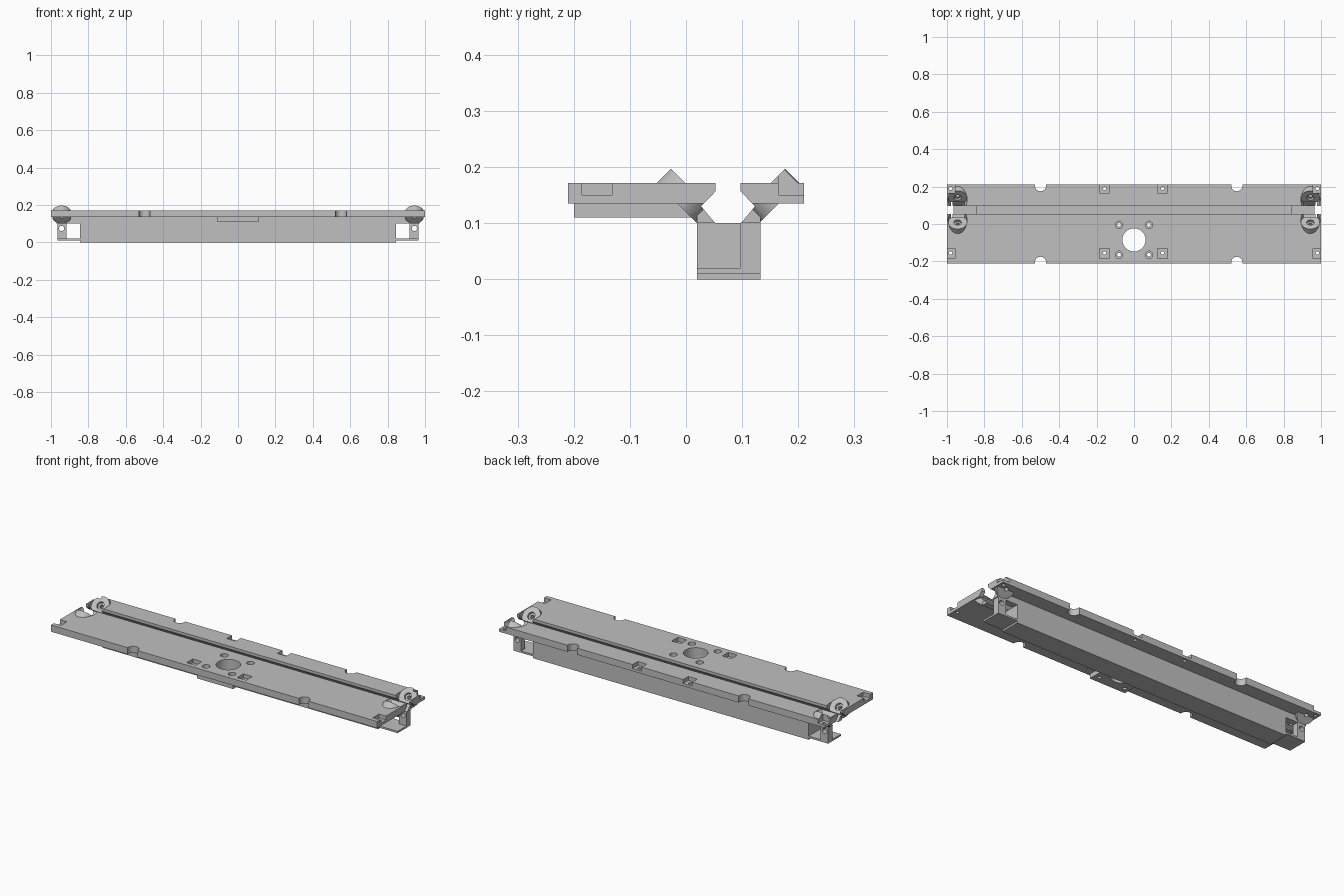
import bpy, math
from mathutils import Matrix, Vector

cube = bpy.data.objects.get("Cube")
if cube:
    bpy.data.objects.remove(cube, do_unlink=True)

grey = bpy.data.materials.new("plain grey")
grey.use_nodes = True
grey.diffuse_color = (0.53, 0.53, 0.53, 1)
grey.node_tree.nodes["Principled BSDF"].inputs["Base Color"].default_value = grey.diffuse_color


def mesh_object(name, verts, faces):
    me = bpy.data.meshes.new(name)
    me.from_pydata(verts, [], faces)
    me.materials.append(grey)
    ob = bpy.data.objects.new(name, me)
    bpy.context.scene.collection.objects.link(ob)
    return ob


def prism(name, loop, offset):
    """Closed solid from a loop swept along an offset."""
    n = len(loop)
    verts = [Vector(p) for p in loop]
    verts += [v + Vector(offset) for v in verts]
    faces = [list(range(n))[::-1], list(range(n, 2 * n))]
    faces += [[i, (i + 1) % n, (i + 1) % n + n, i + n] for i in range(n)]
    return mesh_object(name, verts, faces)


def box(name, x0, x1, y0, y1, z0, z1):
    loop = [(x0, y0, z0), (x1, y0, z0), (x1, y1, z0), (x0, y1, z0)]
    return prism(name, loop, (0, 0, z1 - z0))


def cylinder(name, centre, radius, z0, z1, tilt=0.0, segs=40):
    """Cylinder spanning z0..z1 along its axis, tilted about x."""
    rot = Matrix.Rotation(tilt, 3, "X")
    base = Vector(centre)
    loop = []
    for i in range(segs):
        a = math.tau * i / segs
        loop.append(base + rot @ Vector((radius * math.cos(a), radius * math.sin(a), z0)))
    return prism(name, loop, rot @ Vector((0, 0, z1 - z0)))


def combine(target, tool, operation):
    mod = target.modifiers.new("combine", "BOOLEAN")
    mod.operation = operation
    mod.solver = "EXACT"
    mod.object = tool
    bpy.context.view_layer.objects.active = target
    bpy.ops.object.modifier_apply(modifier=mod.name)
    bpy.data.objects.remove(tool, do_unlink=True)


def cut(target, tool):
    combine(target, tool, "DIFFERENCE")


def add(target, tool):
    combine(target, tool, "UNION")


# Deck with the channel walls and the mounting pad beneath
deck = box("deck", -1, 1, -0.21, 0.21, 0.135, 0.172)
add(deck, box("walls", -0.97, 0.97, 0.02, 0.133, 0.1, 0.15))
add(deck, box("pad", -0.11, 0.11, -0.2, 0.03, 0.11, 0.15))

# Tilted roller bosses on both sides of the slot, at both ends
CHANNEL = 0.075
bosses = []
for x in (-0.943, 0.943):
    for side in (-1, 1):
        centre = (x, CHANNEL + side * 0.079, 0.149)
        bosses.append((centre, side * math.pi / 4))
for centre, tilt in bosses:
    add(deck, cylinder("boss", centre, 0.05, -0.018, 0.021, tilt))
for centre, tilt in bosses:
    cut(deck, cylinder("clearance", centre, 0.0505, 0.018, 0.09, tilt))

# Diamond shaped slot along the whole length
half = [(0.022, 0.2), (0.022, 0.157), (0.048, 0.13), (0.022, 0.099)]
loop = [(-1.1, CHANNEL - w, z) for w, z in half]
loop += [(-1.1, CHANNEL + w, z) for w, z in reversed(half)]
cut(deck, prism("slot", loop, (2.2, 0, 0)))

# Stepped bores in the bosses
for centre, tilt in bosses:
    cut(deck, cylinder("bore", centre, 0.02, 0.004, 0.06, tilt, 24))
    cut(deck, cylinder("pin_hole", centre, 0.01, -0.04, 0.01, tilt, 16))

# Large centre hole and the four stepped screw holes around it
cut(deck, cylinder("centre_hole", (0, -0.085, 0), 0.062, 0.05, 0.25, 0, 64))
for x in (-0.08, 0.08):
    for y in (-0.165, -0.005):
        cut(deck, cylinder("screw_head", (x, y, 0), 0.02, 0.145, 0.25, 0, 24))
        cut(deck, cylinder("screw_hole", (x, y, 0), 0.01, 0.05, 0.15, 0, 16))

# Round notches on the long edges
for x in (-0.5, 0.55):
    for y in (-0.205, 0.205):
        cut(deck, cylinder("notch", (x, y, 0), 0.03, 0.12, 0.25))

# Shallow square pockets with small through holes
for x0, x1, hole in ((-1.1, -0.957, -0.98), (-0.185, -0.13, -0.158),
                     (0.125, 0.18, 0.153), (0.957, 1.1, 0.98)):
    for y0, y1, y in ((-0.185, -0.132, -0.155), (0.165, 0.25, 0.19)):
        cut(deck, box("pocket", x0, x1, y0, y1, 0.15, 0.25))
        cut(deck, cylinder("pocket_hole", (hole, y, 0), 0.009, 0.1, 0.2, 0, 16))

# Long beam below the slot
beam = box("beam", -0.845, 0.845, 0.02, 0.133, 0, 0.1)

# End brackets: thin floor and an upright drilled tab
for name, s in (("right", -1), ("left", 1)):
    xs = sorted((s * 0.845, s * 0.965))
    bracket = box(name + "_end_bracket", *xs, 0.02, 0.133, 0.01, 0.02)
    xs = sorted((s * 0.918, s * 0.965))
    add(bracket, box("tab", *xs, 0.097, 0.133, 0.012, 0.1))
    cut(bracket, cylinder("tab_hole", (s * 0.943, 0.115, 0.075), 0.014,
                          -0.1, 0.1, math.pi / 2, 24))

# Smooth the round walls, keep the edges crisp
for ob in bpy.context.scene.objects:
    ob.select_set(ob.type == "MESH")
bpy.context.view_layer.objects.active = deck
bpy.ops.object.shade_smooth_by_angle(angle=math.radians(30))
